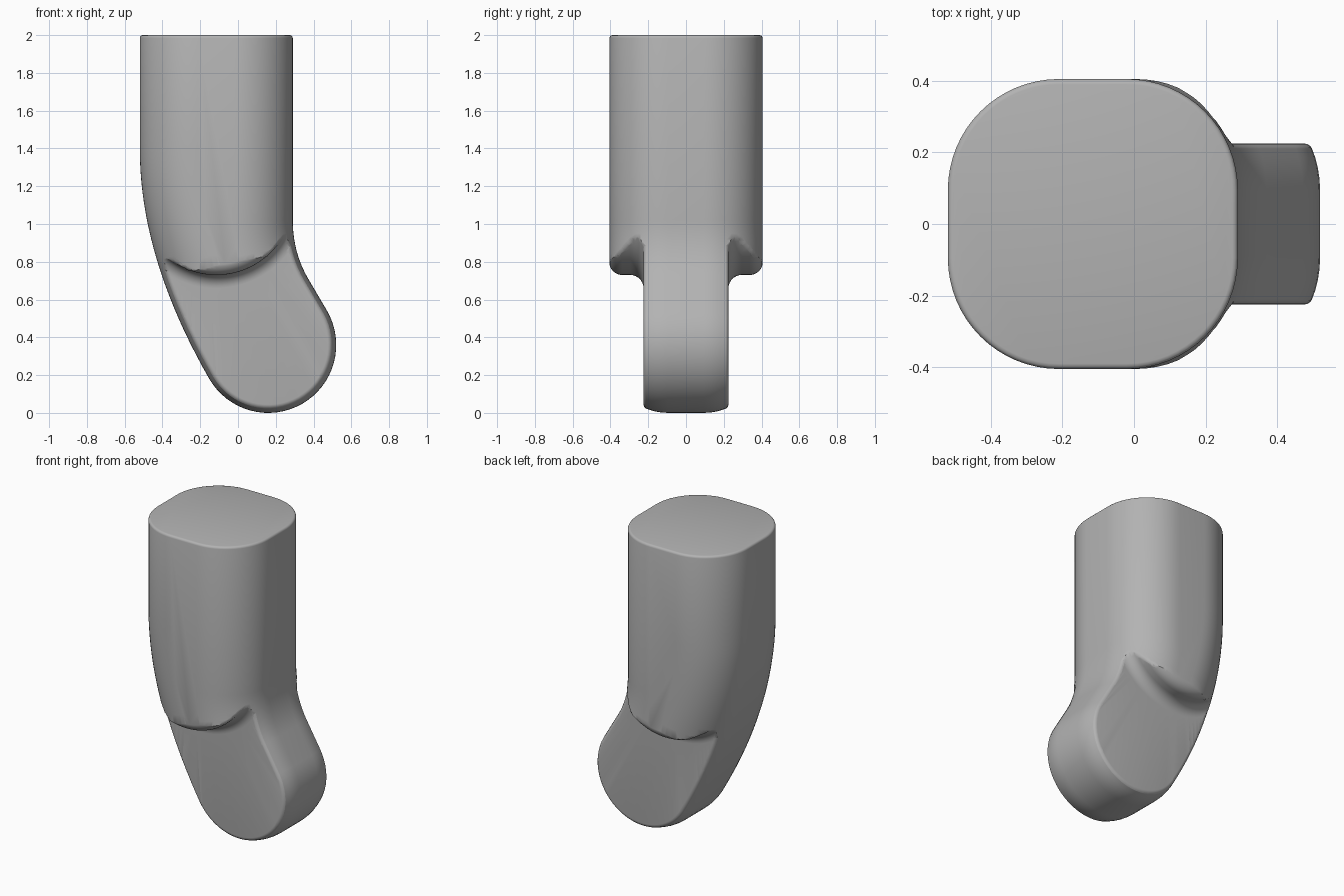
import bpy, bmesh
from math import sin, cos, radians, pi
from mathutils import Vector

cube = bpy.data.objects.get("Cube")
if cube:
    bpy.data.objects.remove(cube)

grey = bpy.data.materials.new("plain grey")
grey.use_nodes = True
colour = (0.45, 0.45, 0.45, 1)
grey.diffuse_color = colour
grey.node_tree.nodes["Principled BSDF"].inputs["Base Color"].default_value = colour


def loft(name, loops):
    """Skin a stack of equal closed loops and cap both ends."""
    bm = bmesh.new()
    rings = [[bm.verts.new(p) for p in loop] for loop in loops]
    for a, b in zip(rings, rings[1:]):
        for i in range(len(a)):
            j = (i + 1) % len(a)
            bm.faces.new((a[i], a[j], b[j], b[i]))
    bm.faces.new(rings[0])
    bm.faces.new(rings[-1])
    bmesh.ops.recalc_face_normals(bm, faces=bm.faces)
    # merge the flat strips into one top face
    flat = [e for e in bm.edges if len(e.link_faces) == 2
            and all(abs(f.normal.z) > 0.999 for f in e.link_faces)]
    bmesh.ops.dissolve_edges(bm, edges=flat, use_verts=False)
    mesh = bpy.data.meshes.new(name)
    bm.to_mesh(mesh)
    bm.free()
    obj = bpy.data.objects.new(name, mesh)
    bpy.context.collection.objects.link(obj)
    return obj


def bend(a, b, c, steps):
    """Quadratic curve from a to c, pulled towards b."""
    a, b, c = Vector(a), Vector(b), Vector(c)
    ts = [i / steps for i in range(steps + 1)]
    return [a * (1 - t) ** 2 + b * 2 * t * (1 - t) + c * t * t for t in ts]


# Side outline of the bent limb, from top left round the tip to top right
tip, tip_r = Vector((0.16, 0.36)), 0.36
path = [Vector((-0.52, 2))]
path += bend((-0.52, 1.4), (-0.52, 0.82), (-0.152, 0.18), 20)
path += [tip + tip_r * Vector((cos(a), sin(a)))
         for a in (radians(210 + 180 * i / 32) for i in range(1, 33))]
path += bend((0.37, 0.713), (0.29, 0.852), (0.29, 1.02), 10)
path.append(Vector((0.29, 2)))

# Inward normals along the outline
normals = []
for i in range(len(path)):
    d = (path[min(i + 1, len(path) - 1)] - path[max(i - 1, 0)]).normalized()
    normals.append(Vector((-d.y, d.x)))
normals[0], normals[-1] = Vector((1, 0)), Vector((-1, 0))

# Body: the outline shrinks towards front and back to round the corners
corner, flat_half = 0.31, 0.095
half = [(flat_half + corner * sin(a), corner * (1 - cos(a)))
        for a in (pi / 2 * i / 16 for i in range(17))]
layers = [(-y, d) for y, d in reversed(half)] + half
body = loft("bent_limb", [
    [(p.x + n.x * d, y, p.y + n.y * d) for p, n in zip(path, normals)]
    for y, d in layers])
body.data.materials.append(grey)


# Cutters: thin the lower limb, leaving a round shoulder with soft edges
def shoulder_cutter(side):
    cx, cz, r, soft, floor = -0.115, 1.14, 0.41, 0.07, 0.225
    quarter = [pi / 2 * i / 8 for i in range(9)]
    section = [(floor + soft * (1 - cos(b)), r + soft * (1 - sin(b))) for b in quarter]
    section += [(0.337 + soft * sin(b), r - soft * (1 - cos(b))) for b in quarter]
    section += [(0.6, r - soft), (0.6, 1.6), (floor, 1.6)]
    angles = [pi + pi * i / 48 for i in range(49)]
    return loft("shoulder_cutter", [
        [(cx + q * cos(a), side * y, cz + q * sin(a)) for y, q in section]
        for a in angles])


bpy.context.view_layer.objects.active = body
for side in (-1, 1):
    cutter = shoulder_cutter(side)
    mod = body.modifiers.new("thin", 'BOOLEAN')
    mod.operation, mod.solver, mod.object = 'DIFFERENCE', 'EXACT', cutter
    bpy.ops.object.modifier_apply(modifier=mod.name)
    bpy.data.objects.remove(cutter)

# Small softening of the top rim and the lower limb's edges
bevel = body.modifiers.new("soft_edges", 'BEVEL')
bevel.width, bevel.segments = 0.015, 3
bevel.limit_method, bevel.angle_limit = 'ANGLE', radians(48)
bevel.use_clamp_overlap = False
bpy.ops.object.modifier_apply(modifier=bevel.name)

bpy.ops.object.select_all(action='DESELECT')
body.select_set(True)
bpy.ops.object.shade_smooth_by_angle(angle=radians(35))
